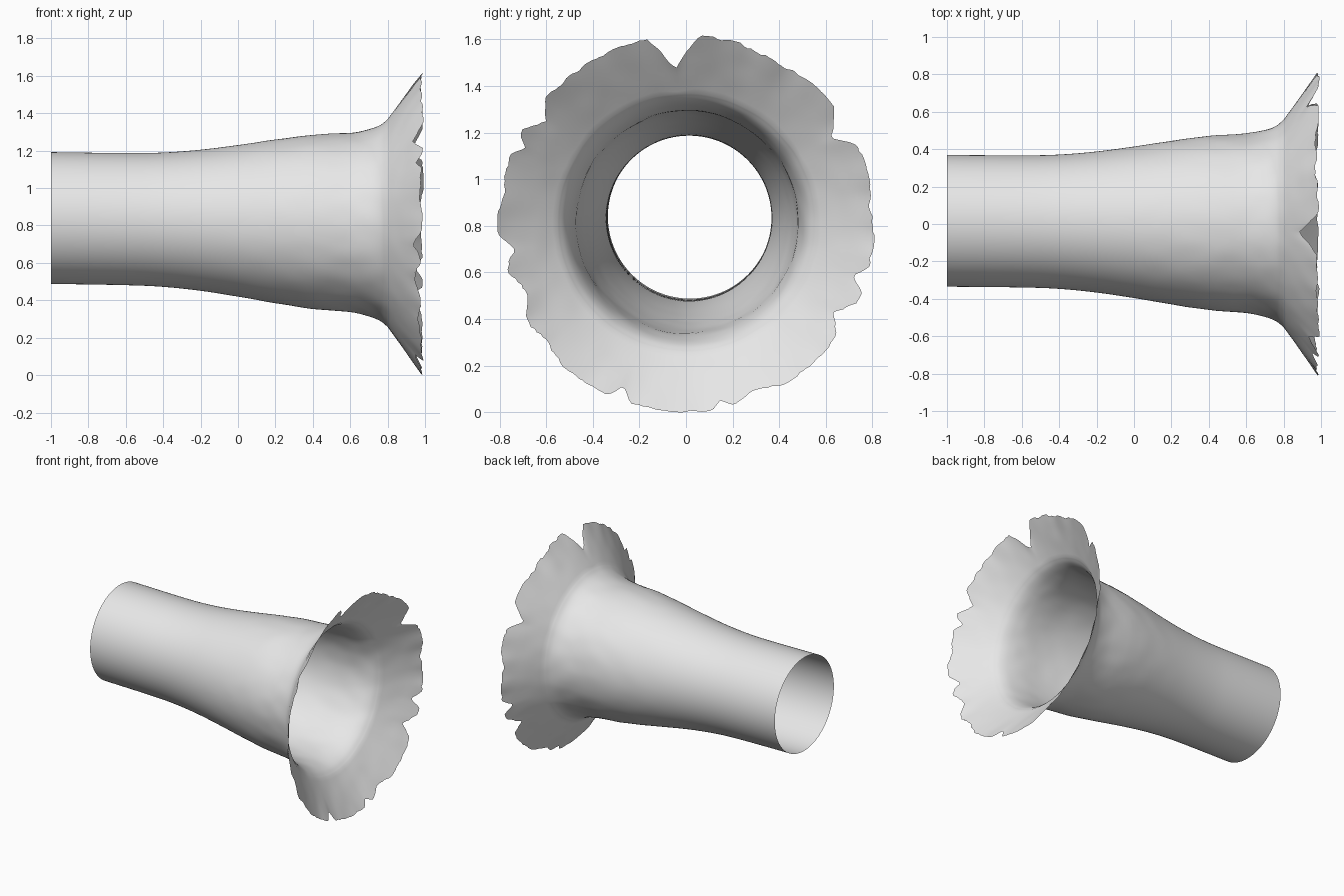
import bpy
import bmesh
import math
import random
from mathutils import Vector, noise

random.seed(4)

cube = bpy.data.objects.get("Cube")
if cube:
    bpy.data.objects.remove(cube, do_unlink=True)

COLUMNS = 300
FLARE_ROWS = 12
FLARE_X, FLARE_R = 0.8, 0.555

# Tube profile as (position along x, radius)
PROFILE = [(-1, .352), (-.6, .353), (-.4, .359), (-.2, .377), (0, .405),
           (.2, .437), (.4, .465), (.6, .48), (.7, .499), (.76, .523),
           (FLARE_X, FLARE_R)]

# Tears in the rim as (angle in degrees, depth, half width in degrees)
TEARS = [(4, .02, 9), (31, .09, 7), (62, .02, 14), (94, .15, 8),
         (144, .07, 6), (155, .05, 3), (170, .02, 7), (189, .07, 6),
         (203, .07, 10), (220, .03, 9), (249, .06, 4), (281, .04, 3),
         (292, .04, 10), (329, .07, 6), (343, .06, 4)]


def make_material(name, value):
    material = bpy.data.materials.new(name)
    material.use_nodes = True
    color = (value, value, value, 1)
    material.diffuse_color = color
    shader = next(n for n in material.node_tree.nodes
                  if n.type == "BSDF_PRINCIPLED")
    shader.inputs["Base Color"].default_value = color
    return material


def smooth_profile(points, steps):
    """Run a Catmull-Rom curve through the profile points."""
    pts = [Vector(p) for p in points]
    pts = [2 * pts[0] - pts[1]] + pts + [2 * pts[-1] - pts[-2]]
    result = []
    for a, b, c, d in zip(pts, pts[1:], pts[2:], pts[3:]):
        for step in range(steps):
            t = step / steps
            result.append(0.5 * (2 * b + (c - a) * t
                                 + (2 * a - 5 * b + 4 * c - d) * t ** 2
                                 + (3 * b - a - 3 * c + d) * t ** 3))
    result.append(pts[-2])
    return result


def rim_radius(angle):
    """Outer radius of the torn flare at an angle."""
    degrees = math.degrees(angle)
    radius = 0.81
    for center, depth, width in TEARS:
        gap = abs((degrees - center + 180) % 360 - 180)
        radius -= depth * max(0, 1 - gap / width)
    nibble = noise.noise(Vector((math.cos(angle), math.sin(angle), 0)) * 14)
    return min(0.81, radius + 0.012 * nibble + random.uniform(-.004, .003))


def place(x, radius, angle):
    """Point around the slightly drooping axis, with uneven skin."""
    y, z = math.cos(angle), math.sin(angle)
    wear = max(0, min(1, (x + 0.2) / 0.8))
    bump = noise.noise(Vector((x, y * radius, z * radius)) * 9)
    radius += 0.003 * wear * bump
    return (x, 0.017 - 0.008 * (x + 1) + radius * y,
            0.84 - 0.015 * (x + 1) + radius * z)


# Flared tube: one thin open sheet, wrapped column by column
bm = bmesh.new()
tube = smooth_profile(PROFILE, 5)
columns = []
for i in range(COLUMNS):
    angle = math.tau * i / COLUMNS
    column = [bm.verts.new(place(p.x, p.y, angle)) for p in tube]
    limit = rim_radius(angle)
    curl = 0.012 * noise.noise(Vector((math.cos(angle), math.sin(angle), 2)) * 6)
    for row in range(1, FLARE_ROWS + 1):
        t = row / FLARE_ROWS
        radius = FLARE_R + (limit - FLARE_R) * t
        x = FLARE_X + 0.185 * (radius - FLARE_R) / 0.255 + curl * t ** 3
        column.append(bm.verts.new(place(x, radius, angle)))
    columns.append(column)

for left, right in zip(columns, columns[1:] + columns[:1]):
    for a, b, c, d in zip(left, right, right[1:], left[1:]):
        bm.faces.new((a, b, c, d))
bmesh.ops.recalc_face_normals(bm, faces=bm.faces)

# Rest the lowest point of the rim on the ground
lowest = min(v.co.z for v in bm.verts)
bmesh.ops.translate(bm, verts=bm.verts, vec=(0, 0, -lowest))

mesh = bpy.data.meshes.new("flared_tube")
bm.to_mesh(mesh)
bm.free()
mesh.materials.append(make_material("light grey", 0.8))
flared_tube = bpy.data.objects.new("flared_tube", mesh)
bpy.context.collection.objects.link(flared_tube)

for face in mesh.polygons:
    face.use_smooth = True
